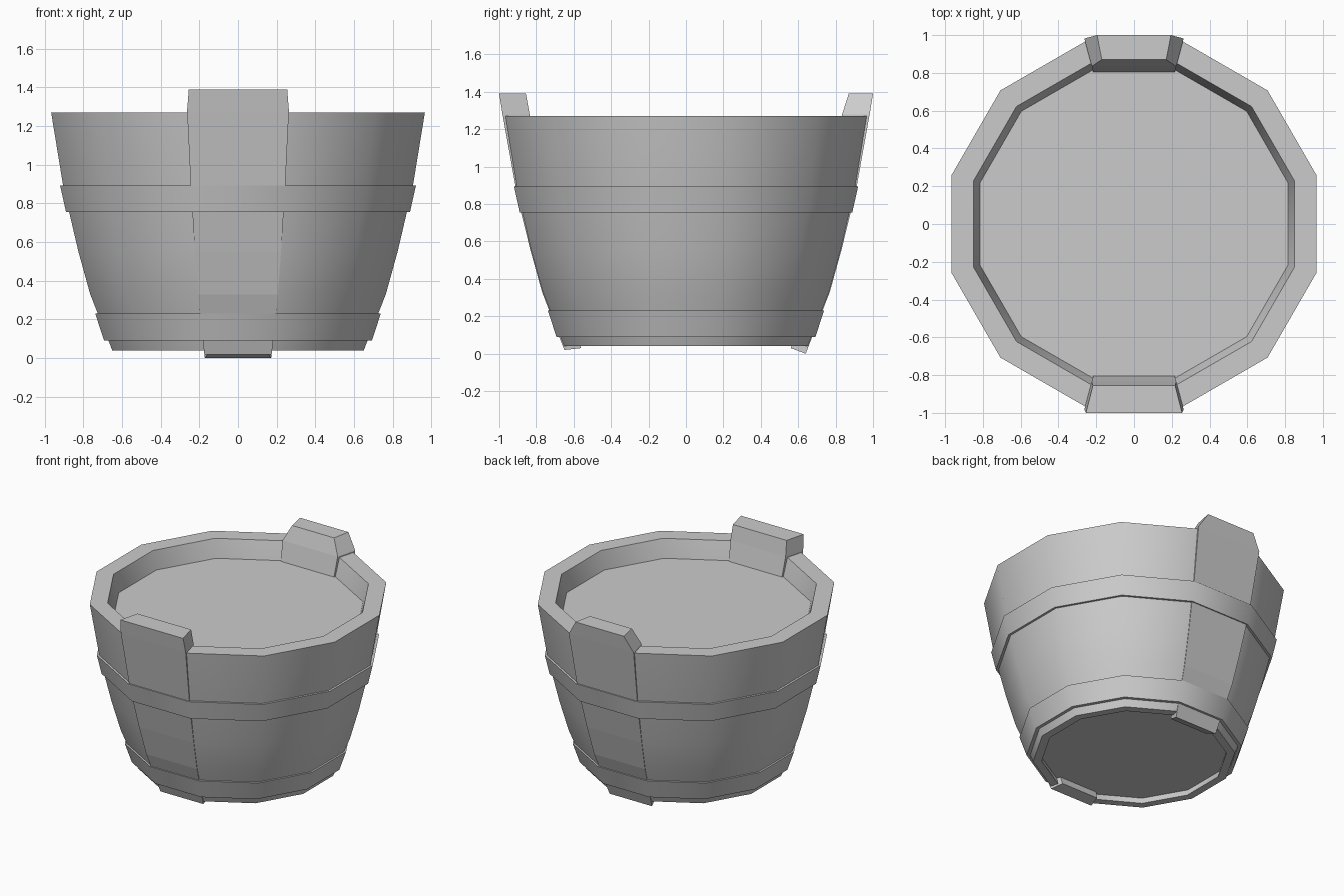
import bpy
import bmesh
import math

cube = bpy.data.objects.get("Cube")
if cube:
    bpy.data.objects.remove(cube, do_unlink=True)

SIDES = 12
HALF_STEP = math.pi / SIDES
WEDGE = math.tan(HALF_STEP)

gray = bpy.data.materials.new("plain_gray")
gray.use_nodes = True
gray.diffuse_color = (0.6, 0.6, 0.6, 1)
gray.node_tree.nodes["Principled BSDF"].inputs["Base Color"].default_value = (0.6, 0.6, 0.6, 1)


def finish(name, bm, smooth):
    """Turn a bmesh into a named object, with rounded sides if smooth."""
    bmesh.ops.recalc_face_normals(bm, faces=bm.faces)
    mesh = bpy.data.meshes.new(name)
    for face in bm.faces:
        face.smooth = smooth
    bm.to_mesh(mesh)
    bm.free()
    mesh.materials.append(gray)
    if smooth:
        mesh.set_sharp_from_angle(angle=math.radians(35))
    obj = bpy.data.objects.new(name, mesh)
    bpy.context.collection.objects.link(obj)
    return obj


def ring_verts(bm, apothem, z):
    """Twelve corners whose flats face the main axes."""
    radius = apothem / math.cos(HALF_STEP)
    angles = [HALF_STEP * (2 * i + 1) for i in range(SIDES)]
    return [bm.verts.new((radius * math.cos(a), radius * math.sin(a), z)) for a in angles]


def bridge(bm, lower, upper):
    n = len(lower)
    for i in range(n):
        j = (i + 1) % n
        bm.faces.new((lower[i], lower[j], upper[j], upper[i]))


def lathe(name, profile):
    """Sweep a closed profile of (apothem, z) points round the axis."""
    bm = bmesh.new()
    rings = [ring_verts(bm, r, z) for r, z in profile]
    for k, ring in enumerate(rings):
        bridge(bm, ring, rings[(k + 1) % len(rings)])
    return finish(name, bm, True)


def panel(name, r_low, z_low, r_high, z_high):
    """Solid twelve-sided disc."""
    bm = bmesh.new()
    low, high = ring_verts(bm, r_low, z_low), ring_verts(bm, r_high, z_high)
    bridge(bm, low, high)
    bm.faces.new(low)
    bm.faces.new(high)
    return finish(name, bm, False)


def stave(name, side, stations, top_scale):
    """Wedge-shaped plank from (outer y, outer z, inner y, inner z) stations."""
    bm = bmesh.new()
    loops = []
    for k, (yo, zo, yi, zi) in enumerate(stations):
        scale = top_scale if k == len(stations) - 1 else 1
        wo, wi = yo * WEDGE * scale, yi * WEDGE * scale
        corners = ((-wo, yo, zo), (wo, yo, zo), (wi, yi, zi), (-wi, yi, zi))
        loops.append([bm.verts.new((x, y * side, z)) for x, y, z in corners])
    for lower, upper in zip(loops, loops[1:]):
        bridge(bm, lower, upper)
    bm.faces.new(loops[0])
    bm.faces.new(loops[-1])
    return finish(name, bm, False)


# Bucket wall, thick and slightly bulged
lathe("bucket_wall", [
    (0.595, 0.04), (0.65, 0.04), (0.764, 0.33), (0.825, 0.55), (0.873, 0.755),
    (0.904, 0.89), (0.966, 1.27), (0.85, 1.27), (0.815, 1.14), (0.65, 0.3)])

# Underside and the raised inner surface
panel("base_panel", 0.605, 0.085, 0.62, 0.12)
panel("inner_panel", 0.81, 1.10, 0.817, 1.14)

# Two hoops around the wall
lathe("upper_hoop", [(0.85, 0.755), (0.889, 0.755), (0.92, 0.893), (0.88, 0.893)])
lathe("lower_hoop", [(0.65, 0.09), (0.692, 0.09), (0.738, 0.23), (0.70, 0.23)])

# Long staves at front and back that rise above the rim
shared = [(0.769, 0.33, 0.65, 0.33), (0.83, 0.55, 0.69, 0.55), (0.881, 0.755, 0.73, 0.755),
          (0.912, 0.89, 0.75, 0.89), (0.982, 1.28, 0.835, 1.28)]
stave("front_stave", -1, [(0.65, 0.02, 0.56, 0.03)] + shared + [(1.0, 1.39, 0.855, 1.39)], 0.95)
stave("back_stave", 1, [(0.64, 0.0, 0.56, 0.03)] + shared + [(1.0, 1.39, 0.87, 1.39)], 0.73)
